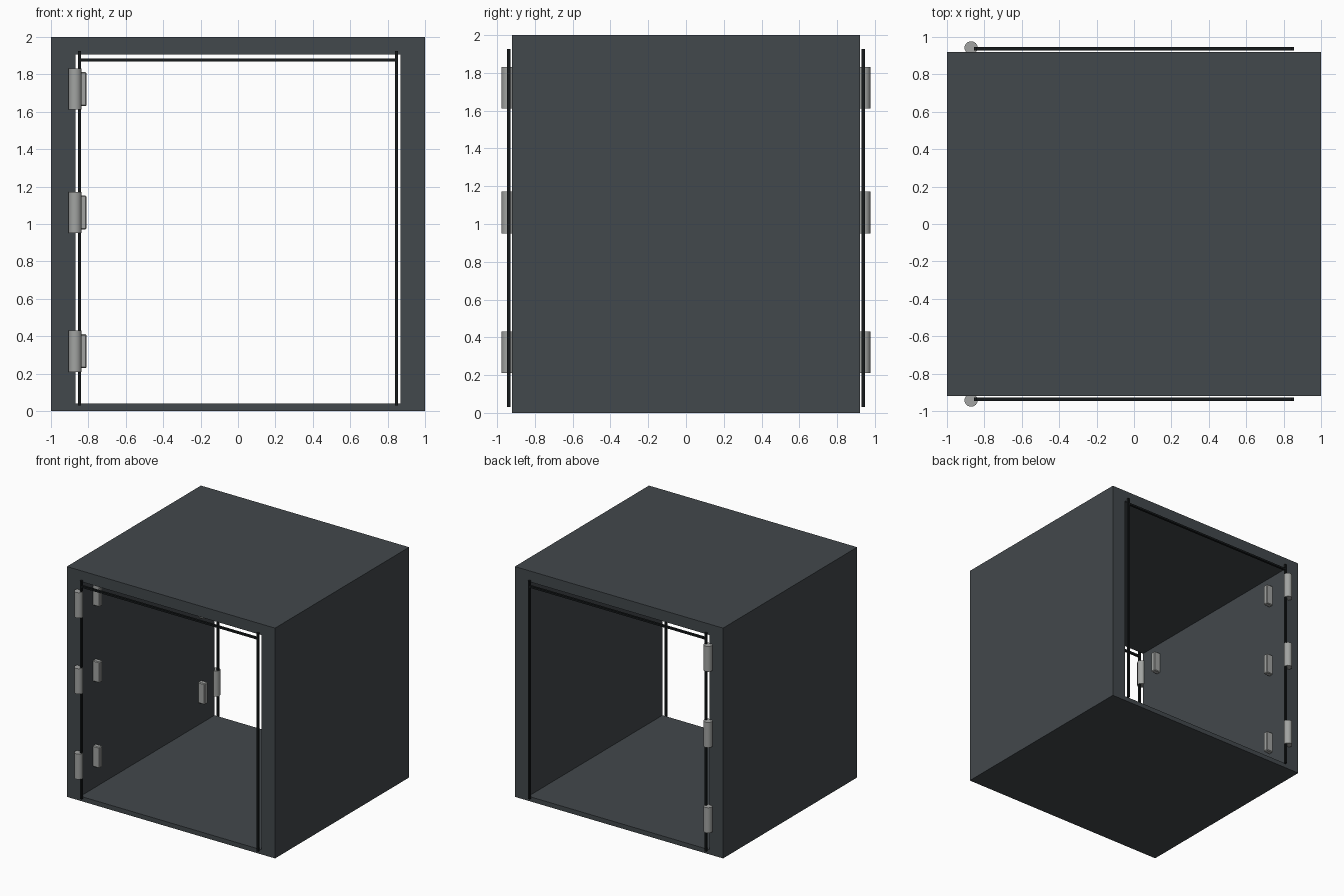
import bpy, bmesh, math

if "Cube" in bpy.data.objects:
    bpy.data.objects.remove(bpy.data.objects["Cube"])


def material(name, rgb):
    m = bpy.data.materials.new(name)
    m.diffuse_color = (*rgb, 1)
    m.use_nodes = True
    m.node_tree.nodes["Principled BSDF"].inputs["Base Color"].default_value = m.diffuse_color
    return m


DARK = material("dark_grey", (0.055, 0.065, 0.072))
BLACK = material("black", (0.008, 0.01, 0.011))
METAL = material("metal", (0.36, 0.37, 0.36))


def finish(bm, name, mat):
    bmesh.ops.recalc_face_normals(bm, faces=bm.faces)
    me = bpy.data.meshes.new(name)
    bm.to_mesh(me)
    bm.free()
    me.materials.append(mat)
    ob = bpy.data.objects.new(name, me)
    bpy.context.collection.objects.link(ob)
    return ob


def box(name, x, y, z, mat, bevel=0):
    bm = bmesh.new()
    bmesh.ops.create_cube(bm, size=1)
    for v in bm.verts:
        v.co = [(r[0] + r[1]) / 2 + c * (r[1] - r[0]) for c, r in zip(v.co, (x, y, z))]
    if bevel:
        bmesh.ops.bevel(bm, geom=bm.edges[:], offset=bevel, segments=1, affect='EDGES')
    return finish(bm, name, mat)


# Cabinet shell: a rectangular tube open at front and back
bm = bmesh.new()
outer = [(-1, 0), (1, 0), (1, 2), (-1, 2)]
inner = [(-0.87, 0.04), (0.87, 0.04), (0.87, 1.905), (-0.87, 1.905)]
rings = [[bm.verts.new((x, y, z)) for x, z in loop]
         for loop, y in ((outer, -0.92), (outer, 0.92), (inner, 0.92), (inner, -0.92))]
for k in range(4):
    a, b = rings[k], rings[(k + 1) % 4]
    for i in range(4):
        j = (i + 1) % 4
        bm.faces.new((a[i], a[j], b[j], b[i]))
finish(bm, "cabinet_shell", DARK)

for side, s in (("front", -1), ("back", 1)):
    depth = sorted((s * 0.928, s * 0.947))
    # Door seal strips
    for label, x in (("left", -0.848), ("right", 0.848)):
        box(f"{side}_{label}_seal", (x - 0.008, x + 0.008), depth, (0.03, 1.926), BLACK)
    box(f"{side}_top_seal", (-0.85, 0.85), depth, (1.869, 1.885), BLACK)

    for level, z in (("lower", 0.32), ("middle", 1.061), ("upper", 1.721)):
        # Hinge barrel
        bm = bmesh.new()
        bmesh.ops.create_cone(bm, cap_ends=True, segments=24, radius1=0.035,
                              radius2=0.035, depth=0.22)
        bmesh.ops.translate(bm, verts=bm.verts, vec=(-0.871, s * 0.942, z))
        barrel = finish(bm, f"{side}_{level}_hinge_barrel", METAL)
        bpy.context.view_layer.objects.active = barrel
        barrel.select_set(True)
        bpy.ops.object.shade_smooth_by_angle(angle=math.radians(35))
        barrel.select_set(False)
        # Hinge mounting block on the inner wall
        box(f"{side}_{level}_hinge_block", (-0.882, -0.81),
            sorted((s * 0.70, s * 0.745)), (z - 0.091, z + 0.091), METAL, 0.006)
